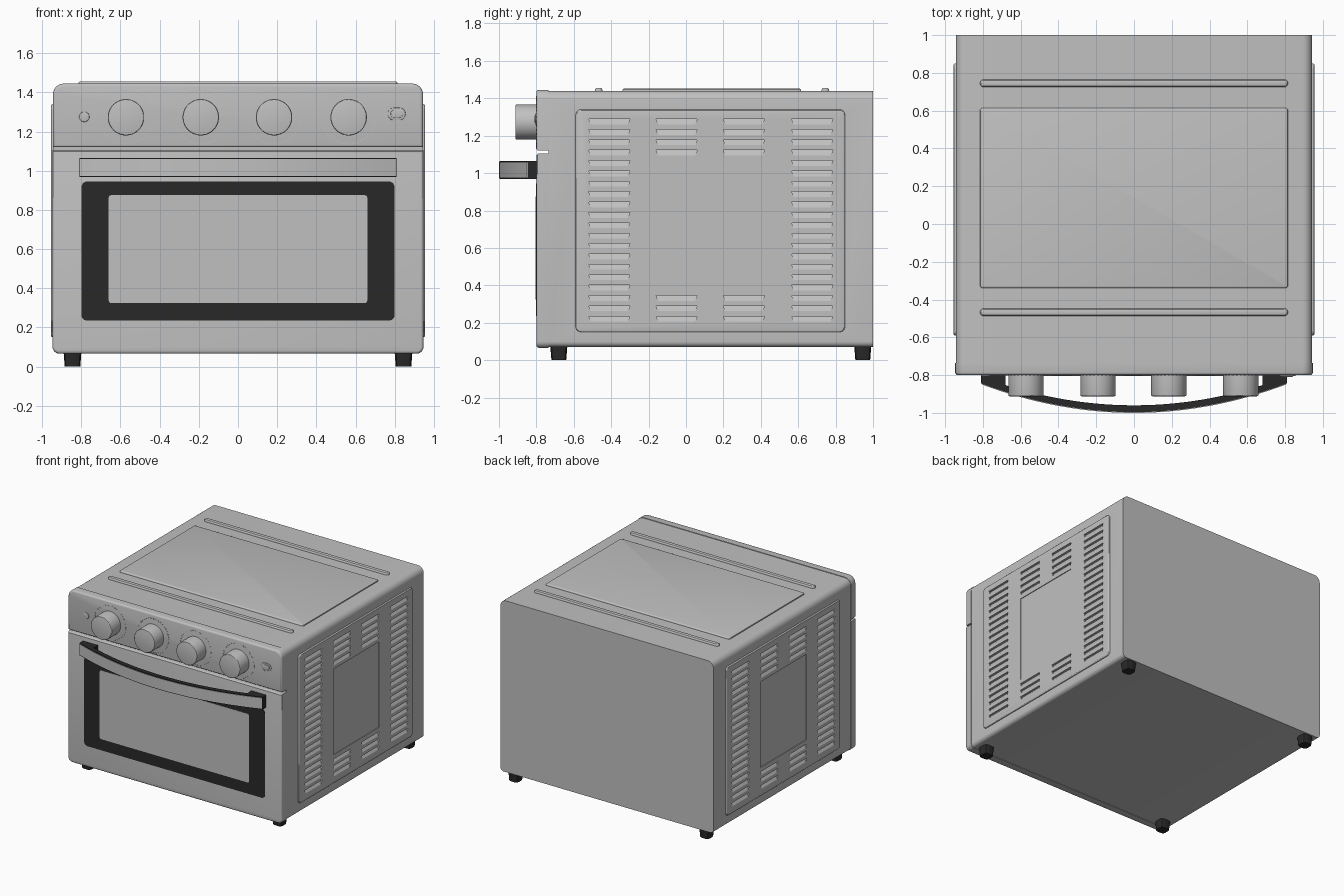
import bpy, bmesh, math
from mathutils import Vector

if "Cube" in bpy.data.objects:
    bpy.data.objects.remove(bpy.data.objects["Cube"])


def material(name, r, g, b):
    m = bpy.data.materials.new(name)
    m.diffuse_color = (r, g, b, 1)
    m.use_nodes = True
    m.node_tree.nodes["Principled BSDF"].inputs["Base Color"].default_value = m.diffuse_color
    return m


STEEL = material("brushed_steel_grey", 0.53, 0.53, 0.53)
BLACK = material("black_plastic", 0.022, 0.022, 0.022)


def rrect(u0, u1, v0, v1, r_bot, r_top=None, n=6):
    """Rounded rectangle outline with separate bottom and top radii."""
    r_top = r_bot if r_top is None else r_top
    pts = []
    for cu, cv, r, start in ((u1, v1, r_top, 0), (u0, v1, r_top, 90),
                             (u0, v0, r_bot, 180), (u1, v0, r_bot, 270)):
        su, sv = (-1 if cu == u1 else 1), (-1 if cv == v1 else 1)
        if r == 0:
            pts.append((cu, cv))
            continue
        for i in range(n + 1):
            a = math.radians(start + 90 * i / n)
            pts.append((cu + su * r + r * math.cos(a), cv + sv * r + r * math.sin(a)))
    return pts


def ellipse(cu, cv, ru, rv, n=48):
    return [(cu + ru * math.cos(2 * math.pi * i / n),
             cv + rv * math.sin(2 * math.pi * i / n)) for i in range(n)]


def place(axis, u, v, t):
    return {'x': (t, u, v), 'y': (u, t, v), 'z': (u, v, t)}[axis]


def finish(name, bm, mat):
    bmesh.ops.recalc_face_normals(bm, faces=bm.faces)
    me = bpy.data.meshes.new(name)
    bm.to_mesh(me)
    bm.free()
    ob = bpy.data.objects.new(name, me)
    me.materials.append(mat)
    bpy.context.collection.objects.link(ob)
    return ob


def prism(name, pts, axis, t0, t1, mat=STEEL, bevel=0, taper=1.0):
    """Extrude an outline along an axis; the cap at t1 may be tapered and bevelled."""
    bm = bmesh.new()
    cu = sum(p[0] for p in pts) / len(pts)
    cv = sum(p[1] for p in pts) / len(pts)
    a = [bm.verts.new(place(axis, u, v, t0)) for u, v in pts]
    b = [bm.verts.new(place(axis, cu + (u - cu) * taper, cv + (v - cv) * taper, t1))
         for u, v in pts]
    bm.faces.new(a)
    cap = bm.faces.new(b)
    for i in range(len(pts)):
        j = (i + 1) % len(pts)
        bm.faces.new((a[i], a[j], b[j], b[i]))
    bmesh.ops.recalc_face_normals(bm, faces=bm.faces)
    if bevel:
        bmesh.ops.bevel(bm, geom=list(cap.edges), offset=bevel, segments=3,
                        profile=0.5, affect='EDGES', clamp_overlap=True)
    return finish(name, bm, mat)


def cut(target, cutter):
    mod = target.modifiers.new("cut", 'BOOLEAN')
    mod.operation, mod.solver, mod.object = 'DIFFERENCE', 'EXACT', cutter
    bpy.context.view_layer.objects.active = target
    bpy.ops.object.modifier_apply(modifier=mod.name)
    bpy.data.objects.remove(cutter)


def louvre_cutter(s):
    """Wedges sunk deepest at the top, plus the shallow middle recess."""
    bm = bmesh.new()

    def hull(points):
        vs = [bm.verts.new(p) for p in points]
        n = len(vs) // 2
        bm.faces.new(vs[:n])
        bm.faces.new(vs[n:])
        for i in range(n):
            j = (i + 1) % n
            bm.faces.new((vs[i], vs[j], vs[n + j], vs[n + i]))

    for col, cy in enumerate((-0.41, -0.05, 0.31, 0.675)):
        for row in range(20):
            if col in (1, 2) and 4 <= row <= 16:
                continue
            top = 1.289 - row * 0.0555
            points = []
            for y, w in ((cy - 0.11, 1), (cy + 0.11, -1)):
                points += [(s * 0.965, y, top), (s * 0.937, y, top),
                           (s * 0.956, y + w * 0.012, top - 0.03),
                           (s * 0.965, y + w * 0.012, top - 0.03)]
            hull(points)
    hull([(s * x, y, z) for x in (0.949, 0.965)
          for y, z in ((-0.16, 0.38), (0.42, 0.38), (0.42, 1.065), (-0.16, 1.065))])
    return finish("louvre_cutter", bm, STEEL)


# Main housing with pockets for the side vents
body = prism("body_shell", rrect(-0.943, 0.943, 0.07, 1.44, 0.03, 0.05), 'y', 1.0, -0.735)
for s, side in ((1, "right"), (-1, "left")):
    pocket = prism("pocket", rrect(-0.58, 0.84, 0.16, 1.33, 0.03), 'x', s * 0.925, s * 1.0)
    cut(body, pocket)
    vent = prism(side + "_vent_panel", rrect(-0.59, 0.85, 0.15, 1.34, 0.03),
                 'x', s * 0.92, s * 0.955, bevel=0.009)
    cut(vent, louvre_cutter(s))

# Raised top panel and ridges
prism("top_panel", rrect(-0.815, 0.815, -0.34, 0.615, 0.015), 'z', 1.42, 1.452, bevel=0.01)
for name, y in (("front", -0.467), ("back", 0.745)):
    prism(name + "_top_ridge", rrect(-0.815, 0.815, y - 0.02, y + 0.02, 0.018),
          'z', 1.42, 1.456, bevel=0.012)

# Control panel and door
prism("control_panel", rrect(-0.945, 0.945, 1.12, 1.445, 0, 0.055), 'y', -0.735, -0.80, bevel=0.014)
prism("door", rrect(-0.947, 0.947, 0.066, 1.105, 0.035, 0), 'y', -0.735, -0.80, bevel=0.014)
prism("window_frame", rrect(-0.80, 0.80, 0.235, 0.945, 0.03), 'y', -0.795, -0.803, BLACK)
prism("window_glass", rrect(-0.66, 0.66, 0.325, 0.875, 0.012), 'y', -0.797, -0.805)

# Knobs with thin dial rings
for i, x in enumerate((-0.572, -0.19, 0.184, 0.565)):
    prism(f"knob_{i + 1}", ellipse(x, 1.273, 0.093, 0.093), 'y', -0.79, -0.912, bevel=0.006)
    bm = bmesh.new()
    for k in range(40):
        a = 2 * math.pi * k / 40
        c, t = Vector((math.cos(a), math.sin(a))), Vector((-math.sin(a), math.cos(a)))
        quad = [c * r + t * w for r, w in ((0.132, -0.005), (0.14, -0.005), (0.14, 0.005), (0.132, 0.005))]
        face = bm.faces.new([bm.verts.new((x + q.x, -0.799, 1.273 + q.y)) for q in quad])
        ext = bmesh.ops.extrude_face_region(bm, geom=[face])
        for v in ext["geom"]:
            if isinstance(v, bmesh.types.BMVert):
                v.co.y = -0.802
    finish(f"dial_marks_{i + 1}", bm, STEEL)

# Indicator lamp and power button
prism("indicator_lamp", ellipse(-0.785, 1.275, 0.026, 0.026, 32), 'y', -0.79, -0.805, bevel=0.003)
prism("button_bezel", rrect(0.765, 0.855, 1.258, 1.322, 0.031), 'y', -0.79, -0.804, bevel=0.002)
prism("power_button", rrect(0.779, 0.841, 1.27, 1.31, 0.019), 'y', -0.79, -0.809, bevel=0.002)


# Curved handle: black bar, steel face strip, end mounts
def curve(off, x0, x1, n):
    xs = [x0 + (x1 - x0) * i / n for i in range(n + 1)]
    return [(x, -0.996 + 0.152 * (x / 0.81) ** 2 + off) for x in xs]


prism("handle_bar", curve(0, -0.81, 0.81, 32) + curve(0.036, 0.81, -0.81, 32),
      'z', 0.968, 1.066, BLACK)
prism("handle_face", curve(-0.004, -0.806, 0.806, 32) + curve(0.004, 0.806, -0.806, 32),
      'z', 0.974, 1.06)
for s, side in ((1, "right"), (-1, "left")):
    prism(side + "_handle_mount", curve(0.02, s * 0.68, s * 0.81, 6) + [(s * 0.81, -0.795), (s * 0.68, -0.795)],
          'z', 0.968, 1.066, BLACK)

# Feet
for x in (-0.845, 0.845):
    for y in (-0.68, 0.945):
        name = ("front" if y < 0 else "back") + ("_left" if x < 0 else "_right") + "_foot"
        prism(name, rrect(x - 0.046, x + 0.046, y - 0.046, y + 0.046, 0.024, n=2),
              'z', 0.08, 0.0, BLACK, taper=0.86)

# Smooth shading with sharp edges kept
for ob in bpy.context.collection.objects:
    ob.select_set(True)
bpy.context.view_layer.objects.active = body
bpy.ops.object.shade_smooth_by_angle(angle=math.radians(30))
